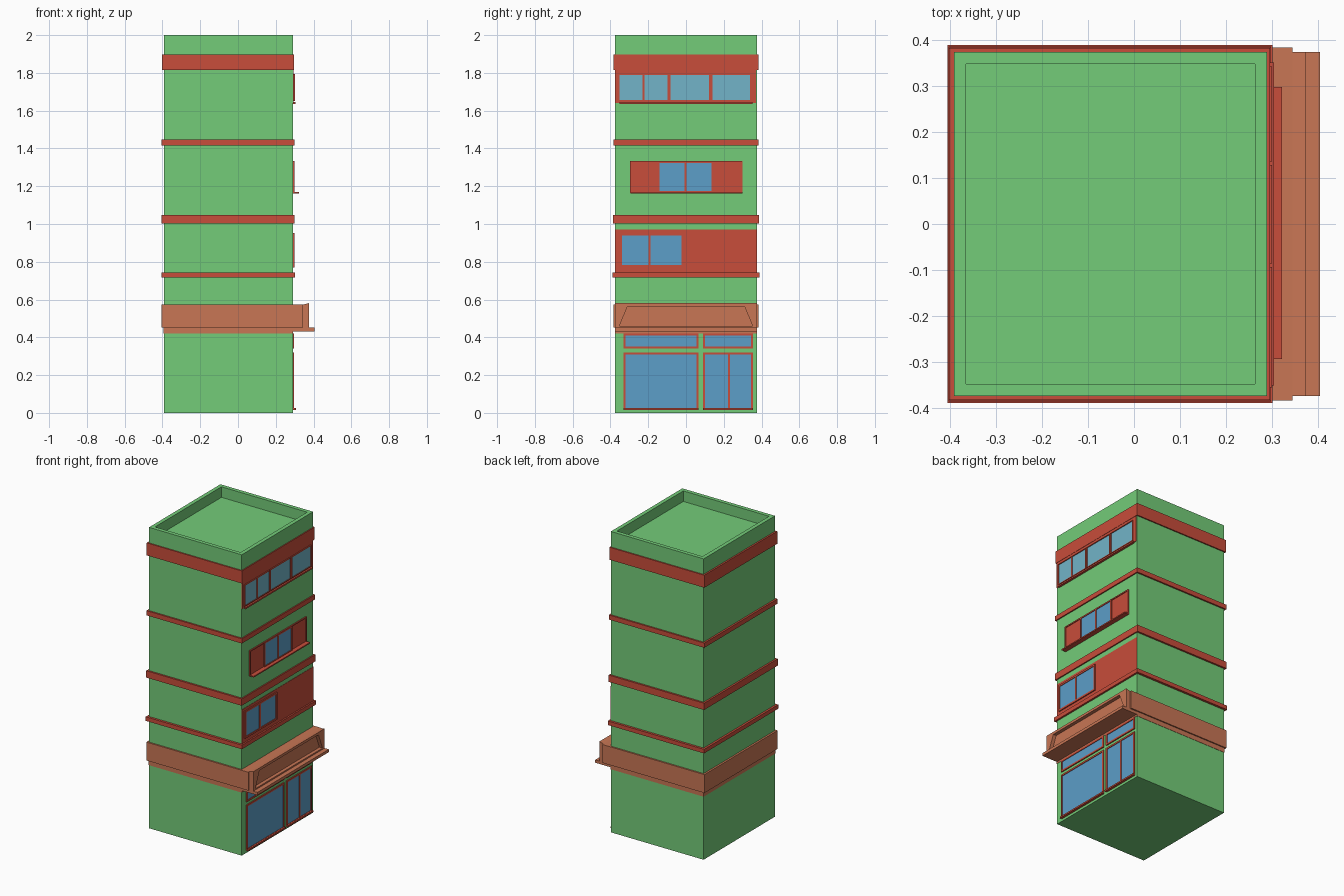
import bpy, bmesh

if "Cube" in bpy.data.objects:
    bpy.data.objects.remove(bpy.data.objects["Cube"])

def mat(name, r, g, b):
    m = bpy.data.materials.new(name)
    m.diffuse_color = (r, g, b, 1)
    m.use_nodes = True
    m.node_tree.nodes["Principled BSDF"].inputs["Base Color"].default_value = m.diffuse_color
    return m

GREEN = mat("green_wall", 0.174, 0.604, 0.190)
RED = mat("red_trim", 0.578, 0.074, 0.043)
ORANGE = mat("terracotta", 0.578, 0.181, 0.090)
BLUE = mat("blue_glass", 0.107, 0.342, 0.578)
PALE = mat("pale_glass", 0.168, 0.456, 0.578)

# Wall planes of the tower
X0, X1, Y = -0.392, 0.29, 0.375

def loft(name, loops, material, cap_first=False, cap_last=False):
    """Join successive four-point loops with quads."""
    bm = bmesh.new()
    rows = [[bm.verts.new(p) for p in loop] for loop in loops]
    for a, b in zip(rows, rows[1:]):
        for i in range(4):
            j = (i + 1) % 4
            bm.faces.new((a[i], a[j], b[j], b[i]))
    if cap_first:
        bm.faces.new(rows[0][::-1])
    if cap_last:
        bm.faces.new(rows[-1])
    me = bpy.data.meshes.new(name)
    bm.to_mesh(me)
    bm.free()
    me.materials.append(material)
    ob = bpy.data.objects.new(name, me)
    bpy.context.collection.objects.link(ob)
    return ob

def rect(x0, x1, y0, y1, z):
    return [(x0, y0, z), (x1, y0, z), (x1, y1, z), (x0, y1, z)]

def box(name, x0, x1, y0, y1, z0, z1, material):
    return loft(name, [rect(x0, x1, y0, y1, z0), rect(x0, x1, y0, y1, z1)],
                material, True, True)

def band(name, z0, z1, left, right, side, material):
    """Ring around the tower, open where it touches the wall."""
    inner = (X0, X1, -Y, Y)
    outer = (X0 - left, X1 + right, -Y - side, Y + side)
    loft(name, [rect(*inner, z0), rect(*outer, z0), rect(*outer, z1), rect(*inner, z1)], material)

def window(name, y0, y1, z0, z1, glass, splits=(), t=0.011, base=X1):
    """Glass plate with a raised frame and vertical dividers."""
    d = base + 0.007
    box(name + "_glass", base, base + 0.003, y0 + t, y1 - t, z0 + t, z1 - t, glass)
    box(name + "_frame_bottom", base, d, y0, y1, z0, z0 + t, RED)
    box(name + "_frame_top", base, d, y0, y1, z1 - t, z1, RED)
    for i, y in enumerate([y0 + t / 2, *splits, y1 - t / 2]):
        box(f"{name}_upright_{i}", base, d, y - t / 2, y + t / 2, z0 + t, z1 - t, RED)

# Tower with a sunken roof behind the parapet
p = 0.026
loft("tower", [rect(X0, X1, -Y, Y, 0), rect(X0, X1, -Y, Y, 2),
               rect(X0 + p, X1 - p, -Y + p, Y - p, 2),
               rect(X0 + p, X1 - p, -Y + p, Y - p, 1.93)], GREEN, True, True)

# Red floor bands
band("cornice_band", 1.814, 1.897, 0.011, 0.006, 0.008, RED)
band("upper_band", 1.416, 1.447, 0.012, 0.008, 0.010, RED)
band("middle_band", 1.003, 1.048, 0.012, 0.008, 0.012, RED)
band("lower_band", 0.716, 0.743, 0.014, 0.012, 0.015, RED)

# Terracotta canopy belt, thin strip below it, and sill on the shop side
band("canopy_belt", 0.451, 0.573, 0.013, 0.055, 0.010, ORANGE)
band("canopy_strip", 0.42, 0.451, 0.002, 0.002, 0.002, ORANGE)
box("canopy_sill", X1, 0.405, -Y, Y, 0.432, 0.451, ORANGE)

# Fascia with a recessed trapezoid panel
def upright(x, wb, wt, z0, z1):
    return [(x, -wb, z0), (x, wb, z0), (x, wt, z1), (x, -wt, z1)]

loft("canopy_fascia", [upright(0.345, Y, Y, 0.451, 0.573), upright(0.375, Y, Y, 0.451, 0.581),
                       upright(0.375, 0.352, 0.31, 0.46, 0.564),
                       upright(0.352, 0.352, 0.31, 0.46, 0.564)], ORANGE, False, True)

# Ground floor shop windows and double door
window("shop_window", -0.33, 0.066, 0.016, 0.32, BLUE)
window("shop_transom", -0.33, 0.066, 0.34, 0.42, BLUE)
window("door", 0.089, 0.355, 0.016, 0.32, BLUE, [0.228])
window("door_transom", 0.089, 0.355, 0.34, 0.42, BLUE)
for n, a, b in (("shop", -0.33, 0.066), ("door", 0.089, 0.355)):
    box(n + "_threshold", X1, 0.306, a, b, 0.016, 0.026, RED)

# Second floor: full-width red panel with one window
box("second_floor_panel", X1, X1 + 0.002, -Y, Y, 0.743, 0.97, RED)
window("second_floor_window", -0.352, -0.013, 0.77, 0.952, BLUE, [-0.193], 0.012, X1 + 0.002)

# Third floor: red panel, two panes, projecting sill
box("third_floor_panel", X1, X1 + 0.003, -0.296, 0.298, 1.164, 1.334, RED)
window("third_floor_window", -0.148, 0.143, 1.166, 1.332, BLUE, [-0.003], 0.009, X1 + 0.003)
box("third_floor_sill", X1, 0.322, -0.294, 0.298, 1.162, 1.17, RED)
for s in (-1, 1):
    e = s * 0.297
    box(f"third_floor_edge_{s}", X1, X1 + 0.008, min(e, e - s * 0.008), max(e, e - s * 0.008),
        1.17, 1.334, RED)
box("third_floor_head", X1, X1 + 0.008, -0.297, 0.297, 1.326, 1.334, RED)

# Top floor: red panel with four pale panes
box("top_floor_panel", X1, X1 + 0.004, -Y, 0.37, 1.64, 1.814, RED)
for i, (a, b) in enumerate([(-0.352, -0.23), (-0.222, -0.098), (-0.082, 0.124), (0.14, 0.339)]):
    window(f"top_floor_window_{i}", a - 0.004, b + 0.004, 1.651, 1.794, PALE, (), 0.005, X1 + 0.004)
box("top_floor_sill", X1, 0.305, -0.352, 0.352, 1.635, 1.645, RED)
